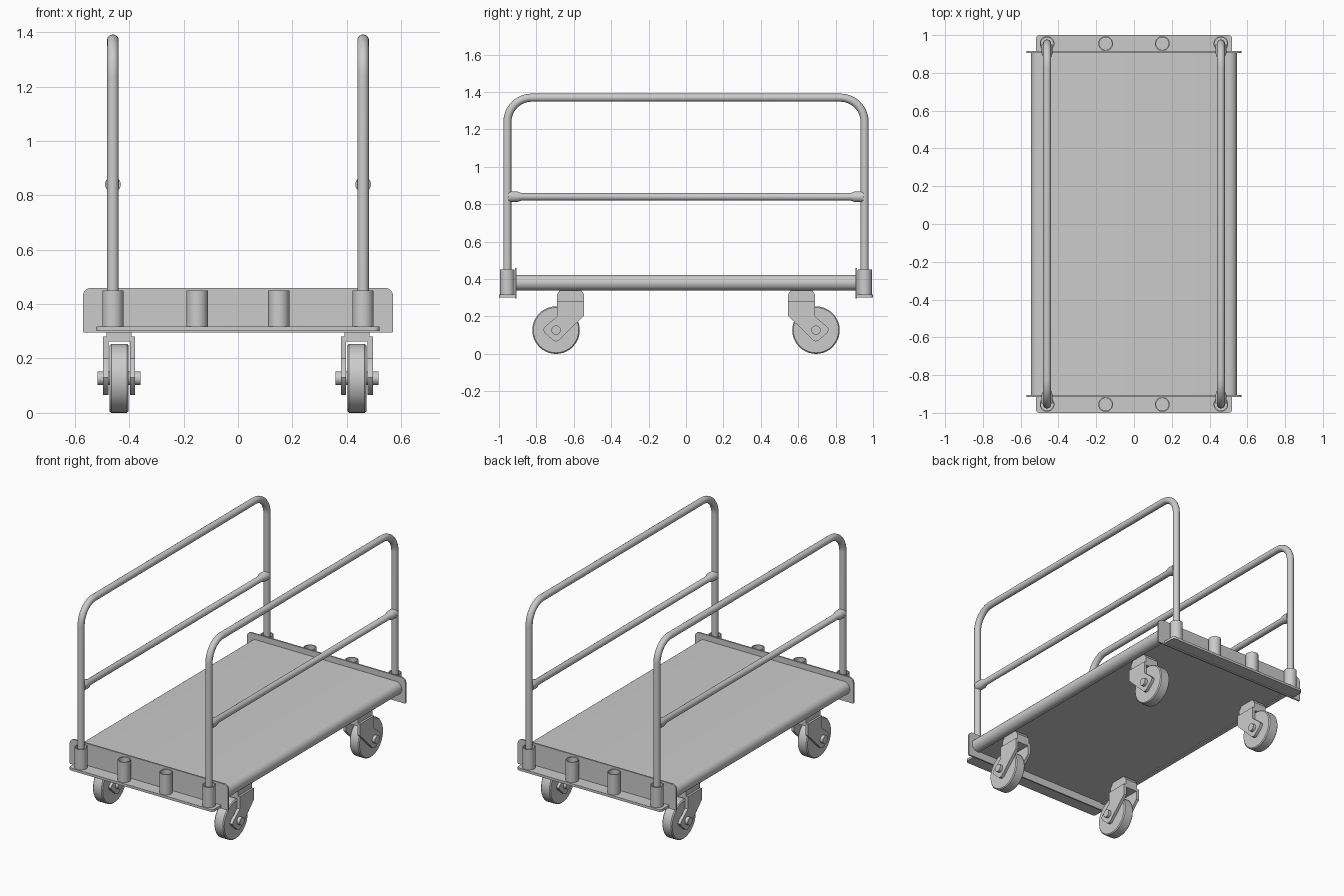
import bpy, bmesh, math
from mathutils import Vector

if "Cube" in bpy.data.objects:
    bpy.data.objects.remove(bpy.data.objects["Cube"])


def finish(name, bm, angle=35, bevel=0):
    bmesh.ops.recalc_face_normals(bm, faces=bm.faces)
    me = bpy.data.meshes.new(name)
    bm.to_mesh(me)
    bm.free()
    ob = bpy.data.objects.new(name, me)
    bpy.context.collection.objects.link(ob)
    if bevel:
        m = ob.modifiers.new("edge", "BEVEL")
        m.width, m.segments, m.limit_method = bevel, 3, "ANGLE"
    bpy.ops.object.select_all(action="DESELECT")
    ob.select_set(True)
    bpy.context.view_layer.objects.active = ob
    bpy.ops.object.shade_smooth_by_angle(angle=math.radians(angle))
    return ob


def prism(name, pts, axis, a, b):
    """Extrude a 2D outline along axis x, y or z from a to b."""
    put = {"x": lambda p, t: (t, p[0], p[1]),
           "y": lambda p, t: (p[0], t, p[1]),
           "z": lambda p, t: (p[0], p[1], t)}[axis]
    bm = bmesh.new()
    lo = [bm.verts.new(put(p, a)) for p in pts]
    hi = [bm.verts.new(put(p, b)) for p in pts]
    bm.faces.new(lo)
    bm.faces.new(hi)
    n = len(pts)
    for i in range(n):
        j = (i + 1) % n
        bm.faces.new((lo[i], lo[j], hi[j], hi[i]))
    return finish(name, bm)


def lathe(name, profile, origin, axis, closed=False, seg=40):
    """Spin (radius, distance) points about an axis through origin."""
    d = Vector(axis)
    u = d.orthogonal().normalized()
    bm = bmesh.new()
    o = Vector(origin)
    vs = [bm.verts.new(o + u * r + d * h) for r, h in profile]
    pairs = list(zip(vs, vs[1:])) + ([(vs[-1], vs[0])] if closed else [])
    es = [bm.edges.new(p) for p in pairs]
    bmesh.ops.spin(bm, geom=vs + es, cent=o, axis=d, dvec=(0, 0, 0),
                   angle=math.tau, steps=seg)
    bmesh.ops.remove_doubles(bm, verts=bm.verts, dist=1e-5)
    return finish(name, bm)


def tube(name, pts, r):
    cu = bpy.data.curves.new(name, "CURVE")
    cu.dimensions = "3D"
    cu.bevel_depth, cu.bevel_resolution, cu.use_fill_caps = r, 6, True
    sp = cu.splines.new("POLY")
    sp.points.add(len(pts) - 1)
    for p, q in zip(sp.points, pts):
        p.co = (*q, 1)
    ob = bpy.data.objects.new(name, cu)
    bpy.context.collection.objects.link(ob)
    bpy.ops.object.select_all(action="DESELECT")
    ob.select_set(True)
    bpy.context.view_layer.objects.active = ob
    bpy.ops.object.convert(target="MESH")
    bpy.ops.object.shade_smooth_by_angle(angle=math.radians(35))


def arc(cx, cy, r, a0, a1, n=8):
    return [(cx + r * math.cos(math.radians(a0 + (a1 - a0) * i / n)),
             cy + r * math.sin(math.radians(a0 + (a1 - a0) * i / n)))
            for i in range(n + 1)]


# Deck with rolled long edges
right = arc(0.503, 0.381, 0.042, 90, -90, 14) + [(0.49, 0.339), (0.49, 0.345)]
prism("deck", right + [(-x, z) for x, z in reversed(right)], "y", -0.905, 0.905)

for s, end in ((-1, "front"), (1, "back")):
    # Upright end plate with rounded top corners
    top = arc(0.54, 0.43, 0.03, 0, 90)
    side = [(0.568, 0.295), (0.57, 0.30)] + top
    prism(end + "_end_plate", side + [(-x, z) for x, z in reversed(side)],
          "y", s * 0.905, s * 0.915)

    # Ledge below the sockets
    half = [(0.52, s * 0.91)] + [(x, s * y) for x, y in arc(0.50, 0.98, 0.02, 0, 90, 5)]
    prism(end + "_ledge", half + [(-x, y) for x, y in reversed(half)], "z", 0.302, 0.318)

    # Four open post sockets
    for i, x in enumerate((-0.46, -0.15, 0.15, 0.46)):
        lathe(f"{end}_socket_{i + 1}",
              [(0.039, 0), (0.039, 0.134), (0.033, 0.134), (0.033, 0)],
              (x, s * 0.955, 0.316), (0, 0, 1), closed=True)

# Side rails with a mid bar and its collars
for s, side in ((-1, "left"), (1, "right")):
    x = s * 0.46
    bend = arc(0.825, 1.24, 0.13, 0, 90, 12)
    path = [(0.955, 0.318)] + bend
    path += [(-y, z) for y, z in reversed(path)]
    tube(side + "_rail", [(x, y, z) for y, z in path], 0.0215)
    lathe(side + "_mid_bar",
          [(0, -0.95), (0.029, -0.95), (0.029, -0.905), (0.02, -0.88),
           (0.02, 0.88), (0.029, 0.905), (0.029, 0.95), (0, 0.95)],
          (x, 0, 0.84), (0, 1, 0), seg=24)

# Casters
cheek = [(0.69, 0.28), (0.69, 0.20), (0.755, 0.145), (0.765, 0.13), (0.755, 0.112),
         (0.71, 0.072), (0.695, 0.066), (0.68, 0.072), (0.545, 0.205), (0.545, 0.28)]
crown = [(0.545, 0.262), (0.69, 0.262), (0.69, 0.28), (0.545, 0.28)]
head = [(0.545, 0.28), (0.69, 0.28), (0.69, 0.318), (0.67, 0.346),
        (0.565, 0.346), (0.545, 0.318)]
for sx, nx in ((-1, "left"), (1, "right")):
    for sy, ny in ((-1, "front"), (1, "back")):
        tag = f"{ny}_{nx}_caster_"
        cx = sx * 0.437
        flip = lambda pts: [(sy * y, z) for y, z in pts]
        prism(tag + "inner_cheek", flip(cheek), "x", cx - 0.059, cx - 0.040)
        prism(tag + "outer_cheek", flip(cheek), "x", cx + 0.040, cx + 0.059)
        prism(tag + "crown", flip(crown), "x", cx - 0.059, cx + 0.059)
        prism(tag + "head", flip(head), "x", cx - 0.046, cx + 0.046)
        hub = (cx, sy * 0.695, 0.127)
        lathe(tag + "wheel",
              [(0, -0.035), (0.121, -0.035), (0.127, -0.029),
               (0.127, 0.029), (0.121, 0.035), (0, 0.035)], hub, (1, 0, 0))
        lathe(tag + "axle", [(0, -0.079), (0.025, -0.079), (0.025, 0.079), (0, 0.079)],
              hub, (1, 0, 0), seg=20)
